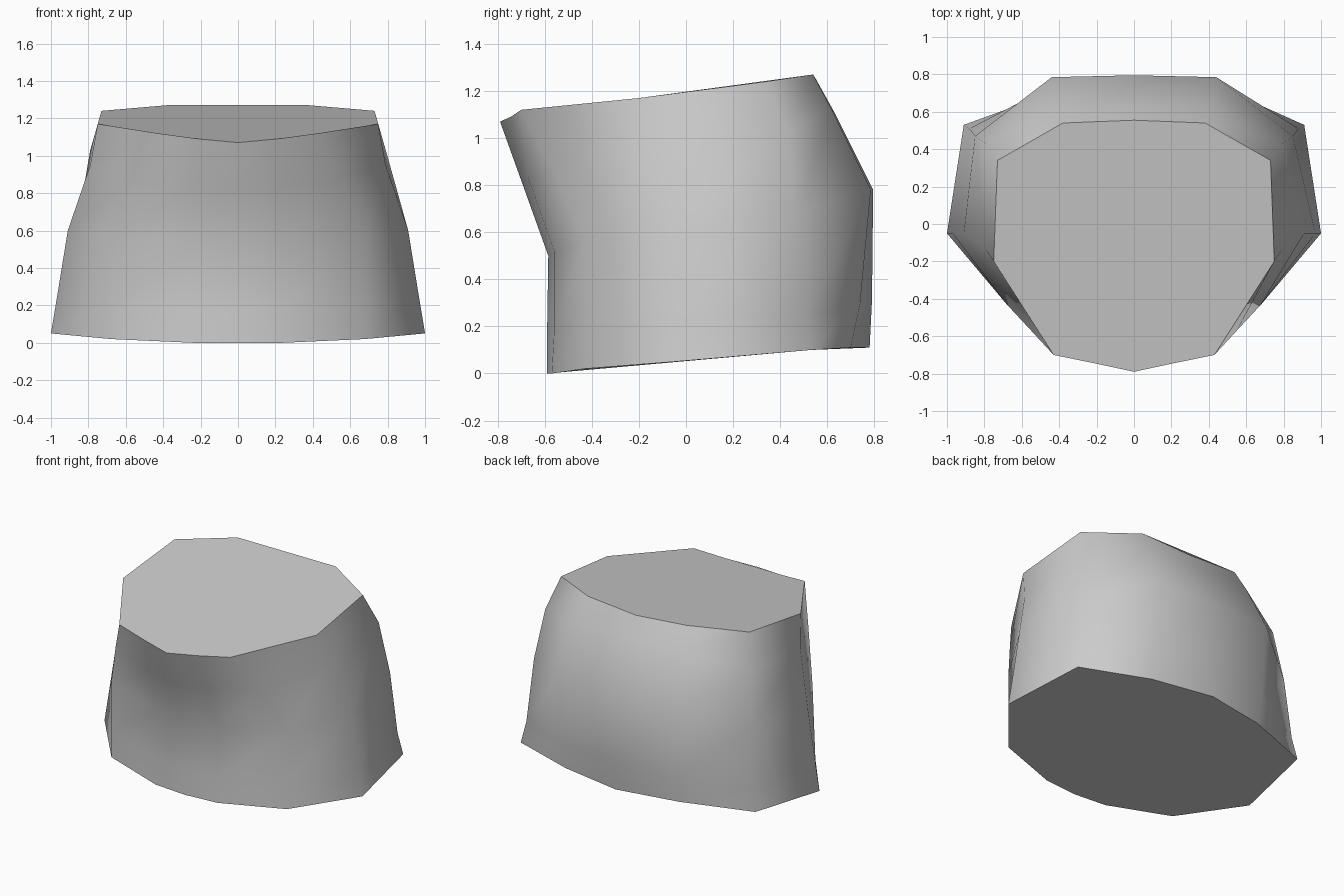
import bpy, bmesh, math

cube = bpy.data.objects.get("Cube")
if cube:
    bpy.data.objects.remove(cube, do_unlink=True)

# Right half of each ring, front centre to back centre, bottom to top
RINGS = [
    [(0, -.59, 0), (.24, -.57, 0), (.68, -.43, .02), (1, -.05, .05),
     (.91, .53, .1), (.44, .7, .11), (0, .78, .11)],
    [(0, -.59, .18), (.24, -.56, .18), (.68, -.43, .2), (.97, -.05, .23),
     (.88, .51, .25), (.44, .74, .3), (0, .79, .31)],
    [(0, -.585, .5), (.24, -.56, .52), (.68, -.43, .56), (.91, -.05, .6),
     (.85, .47, .68), (.44, .785, .78), (0, .795, .78)],
    [(0, -.7, .82), (.23, -.67, .83), (.55, -.57, .88), (.79, -.14, .95),
     (.79, .43, 1.03), (.41, .62, 1.12), (0, .63, 1.11)],
    [(0, -.79, 1.07), (.21, -.745, 1.09), (.43, -.7, 1.12), (.75, -.2, 1.17),
     (.73, .34, 1.24), (.38, .54, 1.27), (0, .555, 1.245)],
]


def full_ring(bm, half):
    """Mirror a half ring into a closed loop of vertices."""
    left = [(-x, y, z) for x, y, z in half[-2:0:-1]]
    return [bm.verts.new(p) for p in half + left]


# Lofted wall with closed ends
bm = bmesh.new()
loops = [full_ring(bm, half) for half in RINGS]
for low, high in zip(loops, loops[1:]):
    for i in range(len(low)):
        j = (i + 1) % len(low)
        bm.faces.new((low[i], low[j], high[j], high[i]))
caps = [bm.faces.new(loops[0][::-1]), bm.faces.new(loops[-1])]

# Smooth wall, crisp rims
for face in bm.faces:
    face.smooth = face not in caps
for cap in caps:
    for edge in cap.edges:
        edge.smooth = False
bmesh.ops.recalc_face_normals(bm, faces=bm.faces)

mesh = bpy.data.meshes.new("tapered_block")
bm.to_mesh(mesh)
bm.free()
block = bpy.data.objects.new("tapered_block", mesh)
bpy.context.collection.objects.link(block)

# Plain grey
grey = bpy.data.materials.new("light_grey")
grey.use_nodes = True
colour = (.6, .6, .6, 1)
grey.diffuse_color = colour
grey.node_tree.nodes["Principled BSDF"].inputs["Base Color"].default_value = colour
mesh.materials.append(grey)
